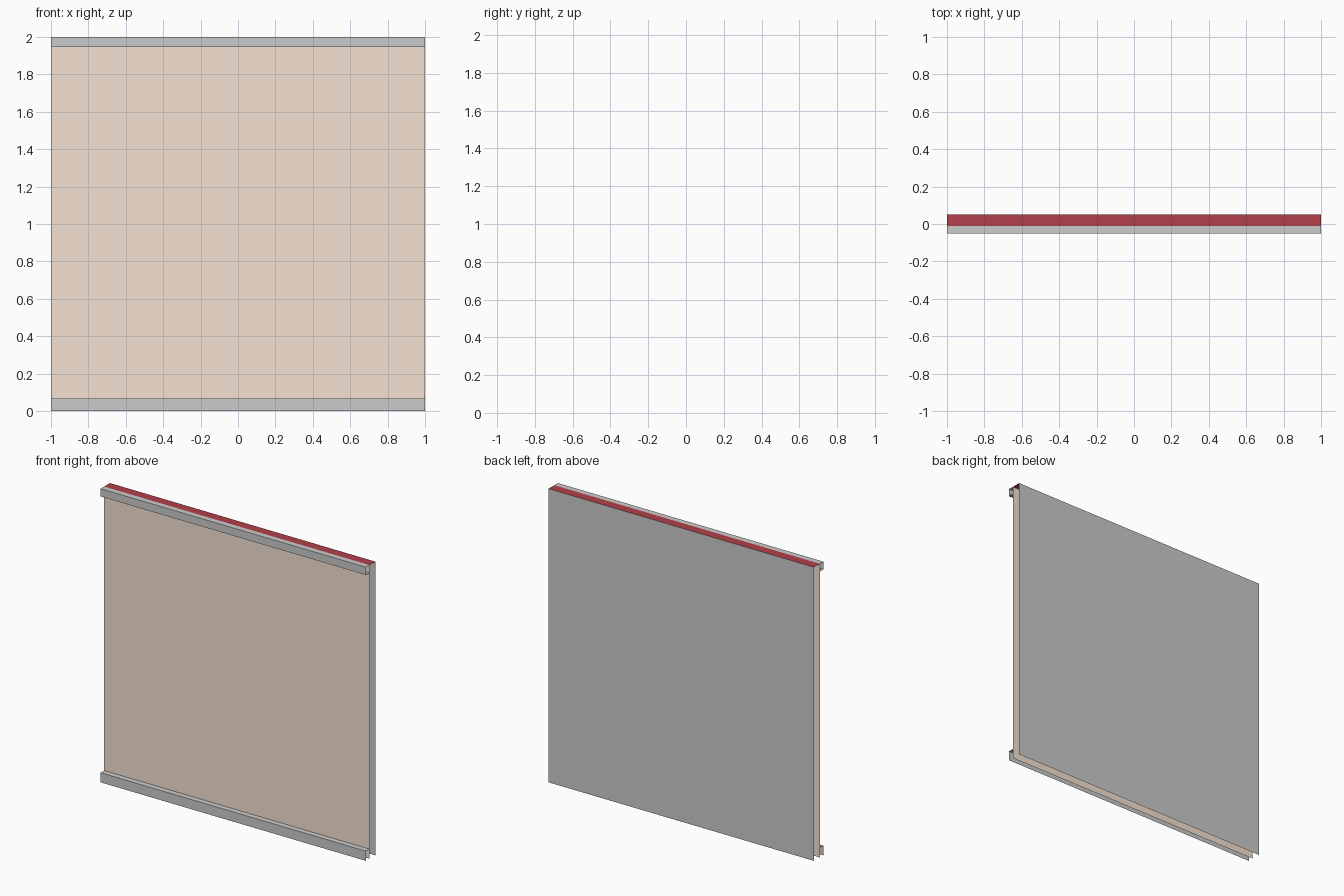
import bpy
import bmesh

if "Cube" in bpy.data.objects:
    bpy.data.objects.remove(bpy.data.objects["Cube"])

HALF = 1.0                               # half length along x
FRONT, WALL, BACK = -0.05, -0.012, 0.05  # y of trim face, wall face, rear face
TOP = 2.0


def material(name, rgb):
    m = bpy.data.materials.new(name)
    m.diffuse_color = (*rgb, 1.0)
    m.use_nodes = True
    m.node_tree.nodes["Principled BSDF"].inputs["Base Color"].default_value = m.diffuse_color
    return m


def strip(name, profile, mat=None):
    """Sweep an open (y, z) profile along x, leaving the ends open."""
    bm = bmesh.new()
    rows = [[bm.verts.new((x, y, z)) for x in (-HALF, HALF)] for y, z in profile]
    for a, b in zip(rows, rows[1:]):
        bm.faces.new((a[0], a[1], b[1], b[0]))
    mesh = bpy.data.meshes.new(name)
    bm.to_mesh(mesh)
    bm.free()
    obj = bpy.data.objects.new(name, mesh)
    bpy.context.collection.objects.link(obj)
    if mat:
        mesh.materials.append(mat)
    return obj


tan = material("tan_plaster", (0.91, 0.76, 0.65))
red = material("dark_red", (0.45, 0.05, 0.07))

# Wall sheets and the top cap joining them
strip("inner_wall", [(WALL, 0), (WALL, TOP)], tan)
strip("wall_top", [(WALL, TOP), (BACK, TOP)], red)
strip("outer_wall", [(BACK, TOP), (BACK, 0)])

# Baseboard, open toward the floor
strip("baseboard", [(FRONT, 0), (FRONT, 0.066), (WALL, 0.066)])

# Ceiling trim, with an underside
strip("ceiling_trim", [(WALL, 1.947), (FRONT, 1.947), (FRONT, TOP), (WALL, TOP)])
